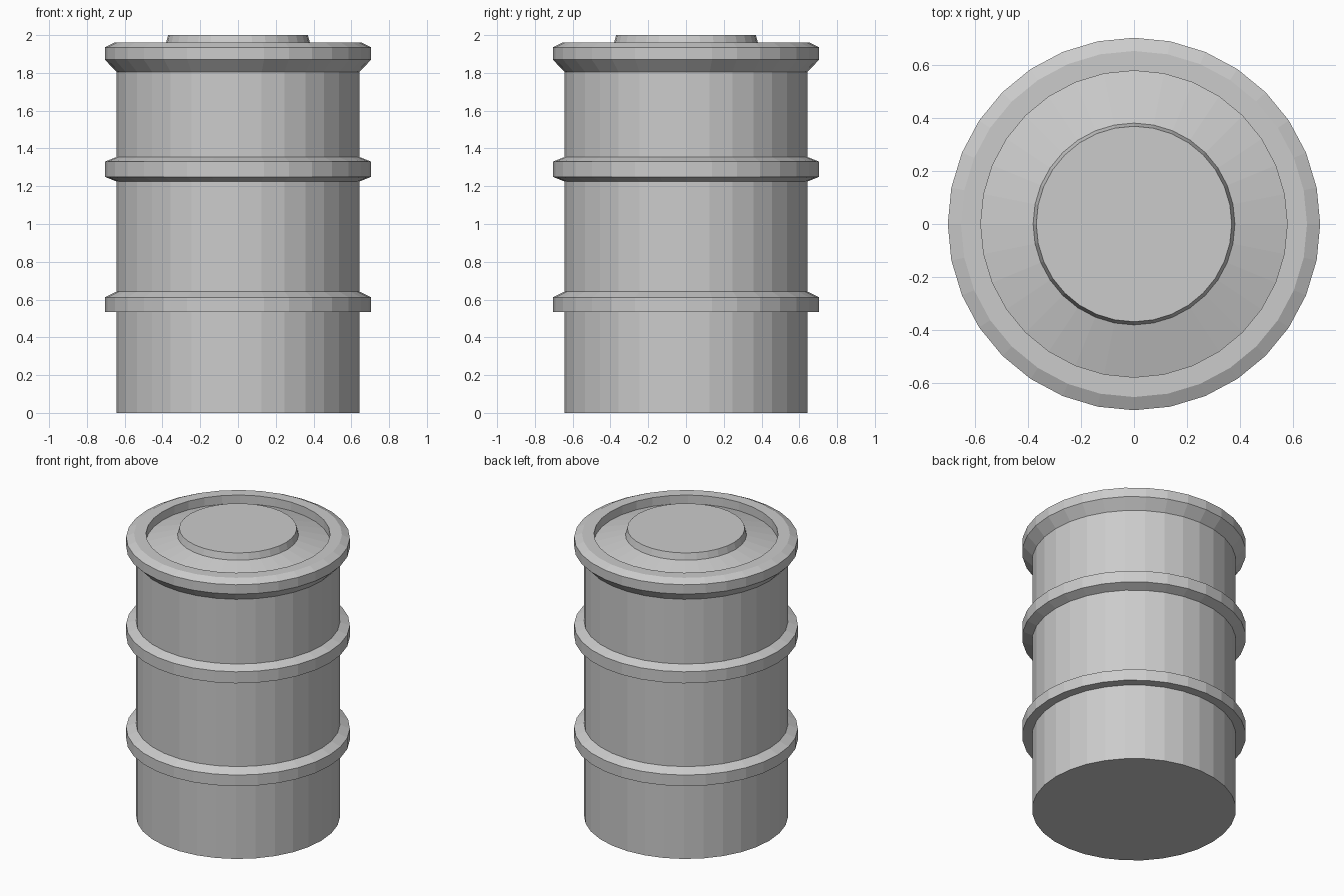
import bpy
import bmesh
import math

SIDES = 32
BODY_R = 0.643
HOOP_R = 0.705

cube = bpy.data.objects.get("Cube")
if cube:
    bpy.data.objects.remove(cube, do_unlink=True)

# Single grey metal colour
grey = bpy.data.materials.new("grey metal")
grey.use_nodes = True
colour = (0.6, 0.6, 0.6, 1)
grey.diffuse_color = colour
grey.node_tree.nodes["Principled BSDF"].inputs["Base Color"].default_value = colour


def lathe(name, profile):
    """Revolve an (r, z) profile about the z axis into a flat-shaded object."""
    bm = bmesh.new()
    verts = [bm.verts.new((r, 0, z)) for r, z in profile]
    edges = [bm.edges.new(pair) for pair in zip(verts, verts[1:])]
    bmesh.ops.spin(bm, geom=verts + edges, cent=(0, 0, 0), axis=(0, 0, 1),
                   angle=math.tau, steps=SIDES)
    bmesh.ops.remove_doubles(bm, verts=bm.verts, dist=0.0005)
    # Close the open ends with single flat polygons
    rims = [e for e in bm.edges if e.is_boundary]
    bmesh.ops.holes_fill(bm, edges=rims, sides=SIDES)
    bmesh.ops.recalc_face_normals(bm, faces=bm.faces)
    mesh = bpy.data.meshes.new(name)
    bm.to_mesh(mesh)
    bm.free()
    mesh.materials.append(grey)
    obj = bpy.data.objects.new(name, mesh)
    bpy.context.collection.objects.link(obj)
    return obj


def hoop(z0, z1, z2, z3):
    """Raised band: leaves the wall at z0, full width z1 to z2, back at z3."""
    return [(BODY_R, z0), (HOOP_R, z1), (HOOP_R, z2), (BODY_R, z3)]


# Whole drum: wall, two hoops, rim, recessed sloping lid and central plug
wall = [(BODY_R, 0)] + hoop(0.535, 0.535, 0.612, 0.642) + hoop(1.225, 1.25, 1.33, 1.355)
rim = [(BODY_R, 1.805), (HOOP_R, 1.87), (HOOP_R, 1.935), (0.655, 1.96), (0.58, 1.96)]
lid = [(0.58, 1.9), (0.382, 1.955)]
plug = [(0.37, 2.0)]
lathe("drum", wall + rim + lid + plug)
